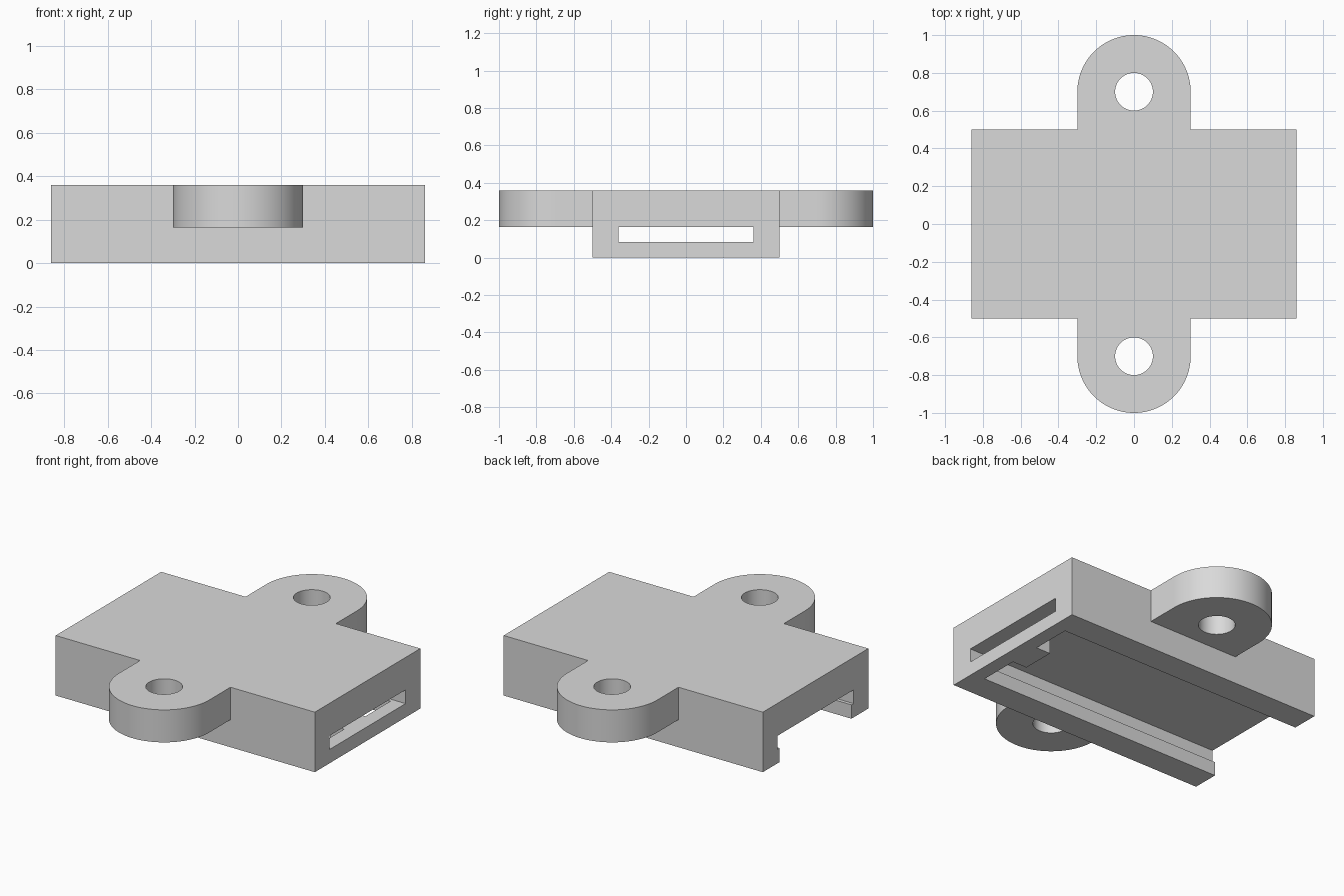
import bpy
import bmesh
from math import sin, cos, pi, radians

cube = bpy.data.objects.get("Cube")
if cube:
    bpy.data.objects.remove(cube, do_unlink=True)

# Main dimensions
HALF_X, HALF_Y, TOP = 0.86, 0.5, 0.36
LIP_Z, CEILING = 0.083, 0.165
SLOT_Y, LIP_Y = 0.36, 0.34
WALL_X, TAB_X, TAB_Y = 0.775, 0.68, 0.1
EAR_Y, EAR_R, HOLE_R = 0.7, 0.3, 0.1

grey = bpy.data.materials.new("plain grey")
grey.use_nodes = True
colour = (0.7, 0.7, 0.7, 1)
grey.diffuse_color = colour
grey.node_tree.nodes["Principled BSDF"].inputs["Base Color"].default_value = colour


def prism(name, outline, z0, z1):
    """Extrude a flat outline from z0 up to z1."""
    bm = bmesh.new()
    base = bm.faces.new([bm.verts.new((x, y, z0)) for x, y in outline])
    top = bmesh.ops.extrude_face_region(bm, geom=[base])["geom"]
    verts = [v for v in top if isinstance(v, bmesh.types.BMVert)]
    bmesh.ops.translate(bm, verts=verts, vec=(0, 0, z1 - z0))
    bmesh.ops.recalc_face_normals(bm, faces=bm.faces)
    mesh = bpy.data.meshes.new(name)
    bm.to_mesh(mesh)
    bm.free()
    mesh.materials.append(grey)
    obj = bpy.data.objects.new(name, mesh)
    bpy.context.collection.objects.link(obj)
    return obj


def rectangle(x0, x1, y):
    return [(x0, -y), (x1, -y), (x1, y), (x0, y)]


def arc(cy, r, start, end, n):
    angles = [start + (end - start) * i / n for i in range(n + 1)]
    return [(r * cos(a), cy + r * sin(a)) for a in angles]


def activate(obj):
    bpy.ops.object.select_all(action="DESELECT")
    obj.select_set(True)
    bpy.context.view_layer.objects.active = obj


def cut(obj, cutter):
    """Subtract the cutter, then discard it."""
    cutter.hide_render = True
    mod = obj.modifiers.new("cut", "BOOLEAN")
    mod.operation, mod.solver, mod.object = "DIFFERENCE", "EXACT", cutter
    activate(obj)
    bpy.ops.object.modifier_apply(modifier=mod.name)
    bpy.data.objects.remove(cutter, do_unlink=True)


# Body with a sliding channel that runs through both ends
body = prism("body", rectangle(-HALF_X, HALF_X, HALF_Y), 0, TOP)
cut(body, prism("channel_cutter", rectangle(-1, 1, SLOT_Y), LIP_Z, CEILING))

# Underside opening between the lips, with a small tab left on the end wall
opening = [(-1, -LIP_Y), (WALL_X, -LIP_Y), (WALL_X, -TAB_Y), (TAB_X, -TAB_Y),
           (TAB_X, TAB_Y), (WALL_X, TAB_Y), (WALL_X, LIP_Y), (-1, LIP_Y)]
cut(body, prism("opening_cutter", opening, -0.1, (LIP_Z + CEILING) / 2))

# Rounded mounting ears with screw holes
for name, side in (("back_ear", 1), ("front_ear", -1)):
    outline = [(-EAR_R, HALF_Y), (EAR_R, HALF_Y)] + arc(EAR_Y, EAR_R, 0, pi, 48)
    hole = arc(EAR_Y, HOLE_R, 0, 2 * pi, 48)[:-1]
    ear = prism(name, [(x, side * y) for x, y in outline], CEILING, TOP)
    cut(ear, prism("hole_cutter", [(x, side * y) for x, y in hole], 0, 1))
    activate(ear)
    bpy.ops.object.shade_smooth_by_angle(angle=radians(30))
